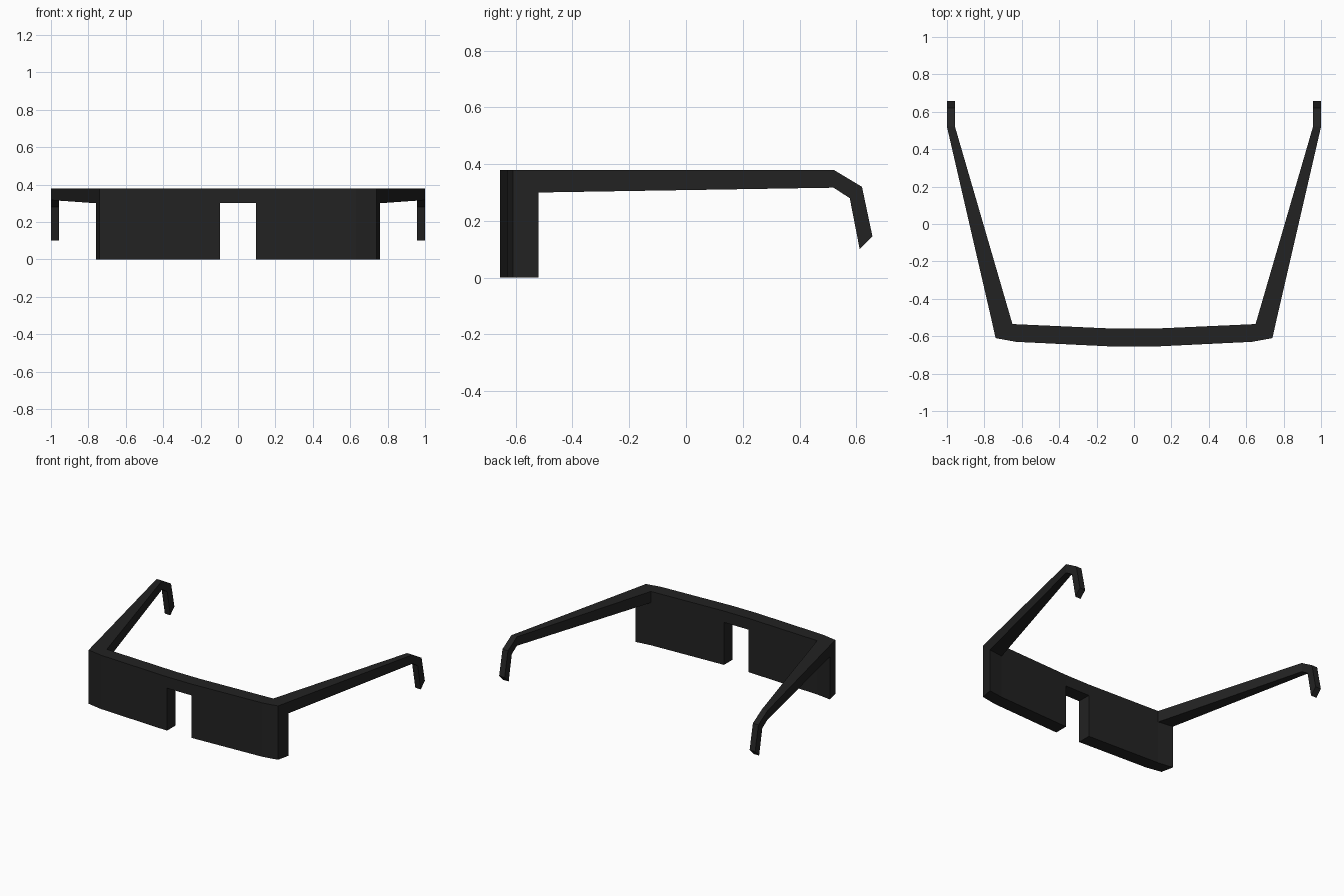
import bpy
import bmesh

cube = bpy.data.objects.get("Cube")
if cube:
    bpy.data.objects.remove(cube, do_unlink=True)

# One matte black plastic for the whole frame
black = bpy.data.materials.new("black plastic")
black.use_nodes = True
color = (0.016, 0.016, 0.016, 1)
black.diffuse_color = color
black.node_tree.nodes["Principled BSDF"].inputs["Base Color"].default_value = color

TOP, BROW = 0.38, 0.30


def loft(name, rings, side=1):
    """Bridge matching rings of points and cap both ends; side=-1 mirrors in x."""
    bm = bmesh.new()
    loops = [[bm.verts.new((side * x, y, z)) for x, y, z in ring] for ring in rings]
    for a, b in zip(loops, loops[1:]):
        for i in range(len(a)):
            j = (i + 1) % len(a)
            bm.faces.new((a[i], a[j], b[j], b[i]))
    bm.faces.new(loops[0])
    bm.faces.new(loops[-1])
    bmesh.ops.recalc_face_normals(bm, faces=bm.faces[:])
    mesh = bpy.data.meshes.new(name)
    bm.to_mesh(mesh)
    bm.free()
    mesh.materials.append(black)
    obj = bpy.data.objects.new(name, mesh)
    bpy.context.collection.objects.link(obj)
    return obj


def prism(name, plan, low, high, side=1):
    return loft(name, [[(x, y, z) for x, y in plan] for z in (low, high)], side)


# Plan of one lens block, wrapping back at the hinge
lens_plan = [(0.095, -0.656), (0.63, -0.63), (0.74, -0.61),
             (0.76, -0.52), (0.65, -0.535), (0.095, -0.56)]

# Arm sections: top y, z and bottom y, z, along the arm and down the ear hook
arm_profile = [(0.52, TOP, 0.52, 0.317), (0.62, 0.32, 0.577, 0.28),
               (0.657, 0.145, 0.612, 0.10)]
hinge = [(0.65, -0.535, BROW), (0.76, -0.52, BROW),
         (0.76, -0.52, TOP), (0.65, -0.535, TOP)]
inner, outer = 0.957, 1.0
arm_rings = [hinge] + [
    [(inner, yb, zb), (outer, yb, zb), (outer, yt, zt), (inner, yt, zt)]
    for yt, zt, yb, zb in arm_profile]

for label, side in (("left", 1), ("right", -1)):
    prism(label + "_lens", lens_plan, 0, TOP, side)
    loft(label + "_arm", arm_rings, side)

# Bridge over the nose gap
bridge_plan = [(-0.095, -0.656), (0.095, -0.656), (0.095, -0.56), (-0.095, -0.56)]
prism("bridge", bridge_plan, BROW, TOP)
